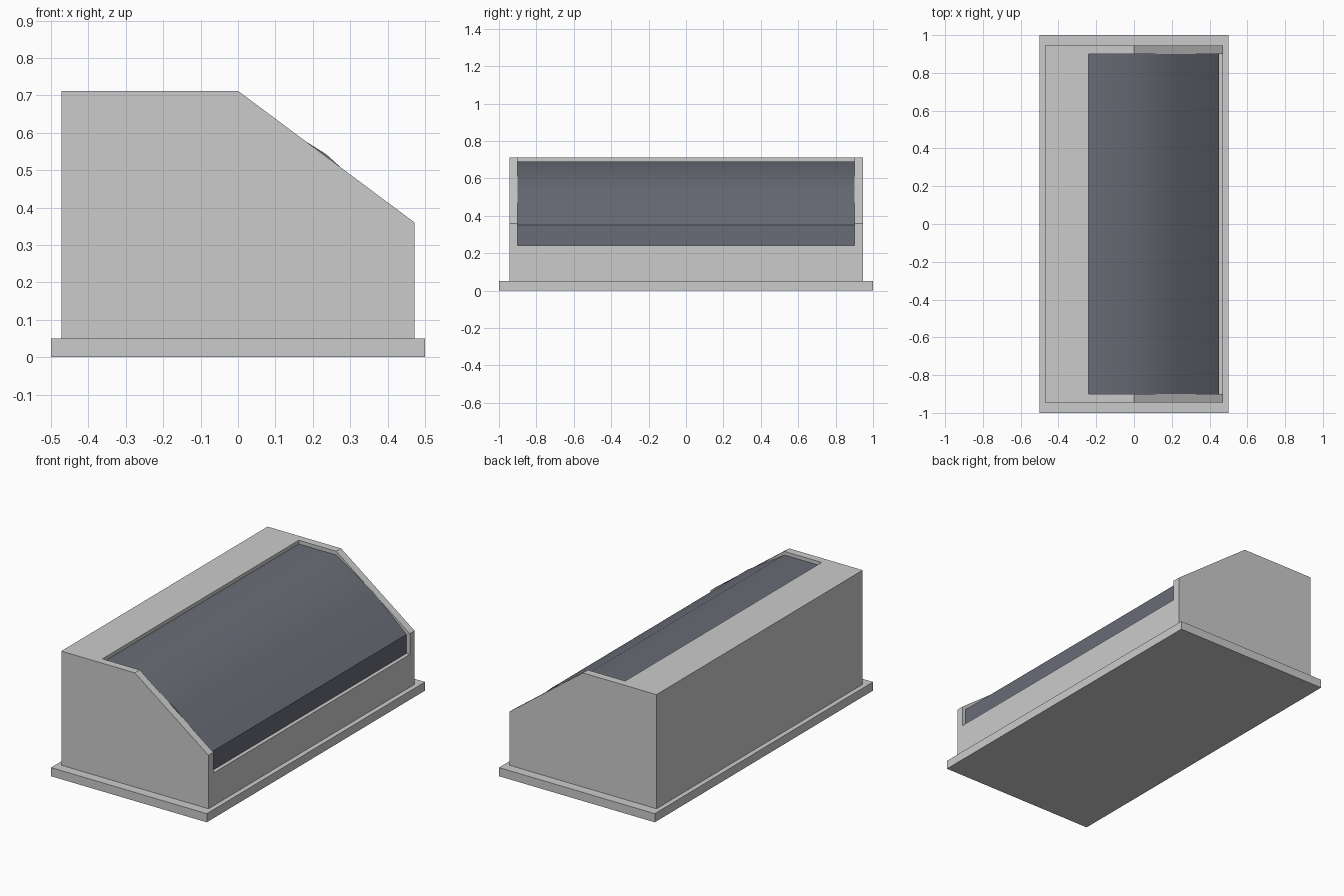
import bpy, bmesh, math

if "Cube" in bpy.data.objects:
    bpy.data.objects.remove(bpy.data.objects["Cube"])


def prism(name, profile, half_length):
    """Extrude an x-z profile along y, centred on y = 0."""
    bm = bmesh.new()
    face = bm.faces.new([bm.verts.new((x, -half_length, z)) for x, z in profile])
    ext = bmesh.ops.extrude_face_region(bm, geom=[face])
    verts = [v for v in ext["geom"] if isinstance(v, bmesh.types.BMVert)]
    bmesh.ops.translate(bm, verts=verts, vec=(0, 2 * half_length, 0))
    bmesh.ops.recalc_face_normals(bm, faces=bm.faces)
    mesh = bpy.data.meshes.new(name)
    bm.to_mesh(mesh)
    bm.free()
    obj = bpy.data.objects.new(name, mesh)
    bpy.context.collection.objects.link(obj)
    return obj


# Plinth under the cabinet
prism("base_plinth", [(-0.5, 0), (0.5, 0), (0.5, 0.05), (-0.5, 0.05)], 1.0)

# Cabinet with a sloping front
body = prism("cabinet_body", [(-0.472, 0.05), (0.472, 0.05), (0.472, 0.36),
                              (0.0, 0.712), (-0.472, 0.712)], 0.945)

# Window opening through the top, slope and front
cutter = prism("window_cutter", [(-0.24, 0.24), (0.6, 0.24), (0.6, 0.9), (-0.24, 0.9)], 0.9)
cutter.hide_render = True
cutter.hide_set(True)
cut = body.modifiers.new("window_opening", "BOOLEAN")
cut.operation = "DIFFERENCE"
cut.solver = "EXACT"
cut.object = cutter

# Dark glass, slightly recessed and gently bowed along the slope
glass = prism("display_glass", [(-0.24, 0.24), (0.45, 0.24), (0.45, 0.35),
                                (0.235, 0.543), (0.0, 0.691), (-0.24, 0.691)], 0.9)
mat = bpy.data.materials.new("dark_glass")
mat.diffuse_color = (0.14, 0.15, 0.18, 1)
mat.use_nodes = True
mat.node_tree.nodes["Principled BSDF"].inputs["Base Color"].default_value = mat.diffuse_color
glass.data.materials.append(mat)
bpy.ops.object.select_all(action="DESELECT")
glass.select_set(True)
bpy.context.view_layer.objects.active = glass
bpy.ops.object.shade_smooth_by_angle(angle=math.radians(40))
